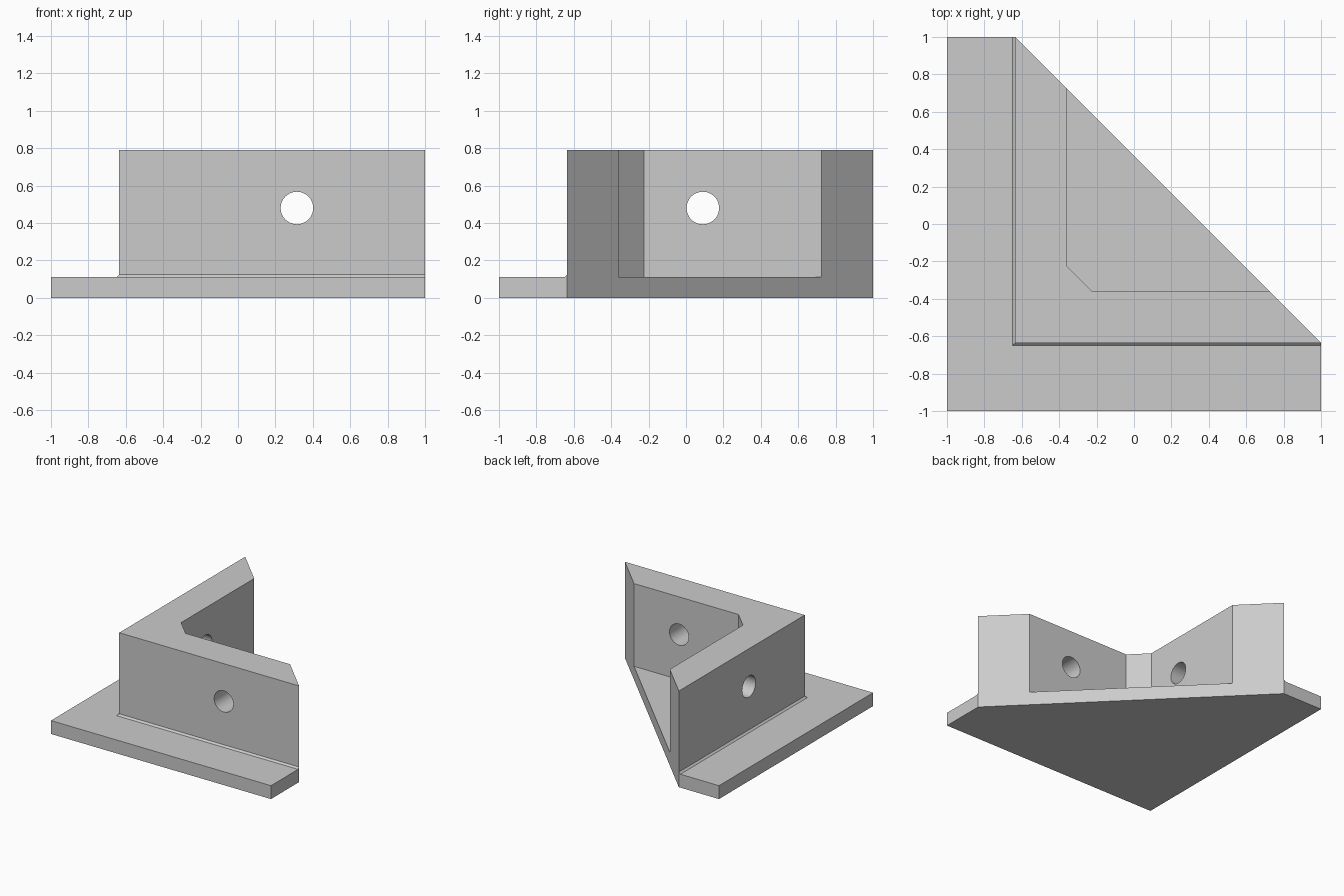
import bpy
import bmesh
import math

default = bpy.data.objects.get("Cube")
if default:
    bpy.data.objects.remove(default, do_unlink=True)

PLATE_TOP = 0.11
WALL_TOP = 0.79
OUTER = -0.635      # outer face of both walls
INNER = -0.36       # inner face of both walls
CORNER = -0.225     # where the inner corner chamfer ends
TIP = 0.725         # where the inner faces meet the diagonal cut
SEAM = 0.014        # size of the small weld strip

grey = bpy.data.materials.new("plain_grey")
grey.use_nodes = True
colour = (0.6, 0.6, 0.6, 1)
grey.diffuse_color = colour
grey.node_tree.nodes["Principled BSDF"].inputs["Base Color"].default_value = colour


def make_object(name, bm):
    bmesh.ops.recalc_face_normals(bm, faces=bm.faces)
    mesh = bpy.data.meshes.new(name)
    bm.to_mesh(mesh)
    bm.free()
    mesh.materials.append(grey)
    obj = bpy.data.objects.new(name, mesh)
    bpy.context.collection.objects.link(obj)
    return obj


def prism(name, outline, bottom, top):
    bm = bmesh.new()
    face = bm.faces.new([bm.verts.new((x, y, bottom)) for x, y in outline])
    result = bmesh.ops.extrude_face_region(bm, geom=[face])
    verts = [v for v in result["geom"] if isinstance(v, bmesh.types.BMVert)]
    bmesh.ops.translate(bm, vec=(0, 0, top - bottom), verts=verts)
    return make_object(name, bm)


# Base plate with its diagonal back edge
prism("base_plate", [(-1, -1), (1, -1), (1, OUTER), (OUTER, 1), (-1, 1)], 0, PLATE_TOP)

# Upright corner wall, mirrored about the diagonal
half = [(1, OUTER), (TIP, INNER), (CORNER, INNER)]
wall = prism("corner_wall",
             [(OUTER, OUTER)] + half + [(y, x) for x, y in reversed(half)],
             PLATE_TOP, WALL_TOP)

# Bolt holes through both walls
middle = (OUTER + INNER) / 2
for name, place, turn in (("front_hole_cutter", (0.315, middle, 0.48), (math.pi / 2, 0, 0)),
                          ("side_hole_cutter", (middle, 0.09, 0.48), (0, math.pi / 2, 0))):
    bpy.ops.mesh.primitive_cylinder_add(vertices=48, radius=0.087, depth=0.4,
                                        location=place, rotation=turn)
    cutter = bpy.context.object
    cutter.name = name
    cutter.data.materials.append(grey)
    cutter.hide_render = True
    cutter.hide_set(True)
    cut = wall.modifiers.new(name, "BOOLEAN")
    cut.operation = "DIFFERENCE"
    cut.solver = "EXACT"
    cut.object = cutter

# Apply the cuts, drop the cutters and smooth only the bores
bpy.context.view_layer.objects.active = wall
for modifier in list(wall.modifiers):
    cutter = modifier.object
    bpy.ops.object.modifier_apply(modifier=modifier.name)
    bpy.data.objects.remove(cutter, do_unlink=True)
bpy.ops.object.select_all(action="DESELECT")
wall.select_set(True)
bpy.ops.object.shade_smooth_by_angle(angle=math.radians(30))

# Mitred weld strip along the outer foot of the walls
bm = bmesh.new()
low = OUTER - SEAM
sections = []
for wall_point, foot_point in (((1, OUTER), (1, low)),
                               ((OUTER, OUTER), (low, low)),
                               ((OUTER, 1), (low, 1))):
    sections.append([bm.verts.new((*wall_point, PLATE_TOP)),
                     bm.verts.new((*foot_point, PLATE_TOP)),
                     bm.verts.new((*wall_point, PLATE_TOP + SEAM))])
for a, b in zip(sections, sections[1:]):
    for i in range(3):
        j = (i + 1) % 3
        bm.faces.new((a[i], a[j], b[j], b[i]))
bm.faces.new(sections[0])
bm.faces.new(sections[-1])
make_object("weld_strip", bm)
